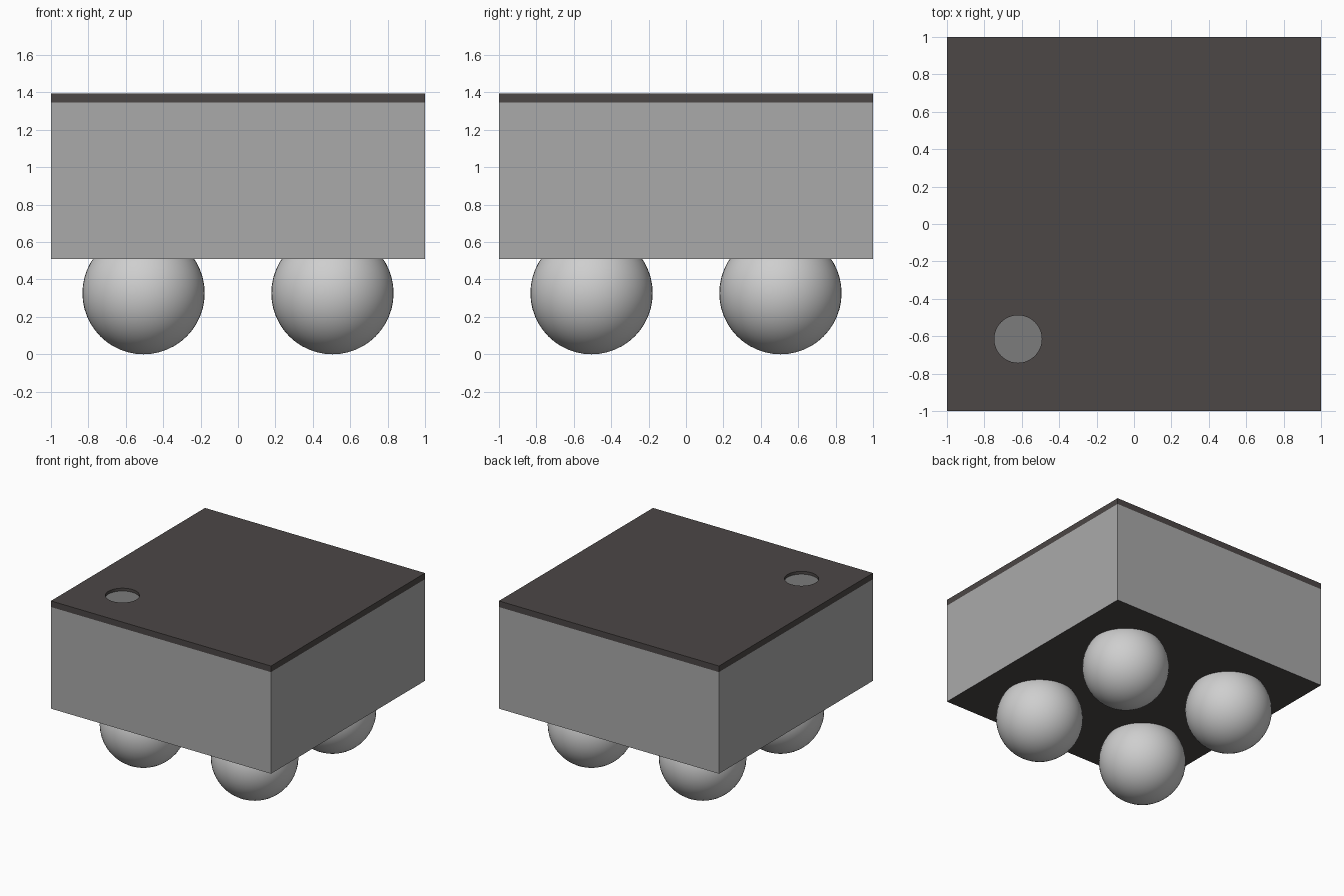
import bpy, bmesh, math
from mathutils import Matrix

cube = bpy.data.objects.get("Cube")
if cube:
    bpy.data.objects.remove(cube, do_unlink=True)


def material(name, r, g, b):
    m = bpy.data.materials.new(name)
    m.use_nodes = True
    m.diffuse_color = (r, g, b, 1)
    m.node_tree.nodes["Principled BSDF"].inputs["Base Color"].default_value = (r, g, b, 1)
    return m


BODY = material("body grey", 0.40, 0.40, 0.40)
DARK = material("charcoal", 0.072, 0.063, 0.061)
FLOOR = material("recess grey", 0.20, 0.20, 0.20)
BALL = material("solder silver", 0.62, 0.62, 0.62)

Z_BODY, Z_LID, Z_TOP = 0.51, 1.345, 1.395
HOLE_X, HOLE_Y, HOLE_R, HOLE_DEPTH = -0.62, -0.615, 0.127, 0.025


def new_object(name, bm, *mats):
    mesh = bpy.data.meshes.new(name)
    bm.normal_update()
    bm.to_mesh(mesh)
    bm.free()
    ob = bpy.data.objects.new(name, mesh)
    bpy.context.collection.objects.link(ob)
    for m in mats:
        mesh.materials.append(m)
    return ob


def box(z0, z1):
    bm = bmesh.new()
    bmesh.ops.create_cube(bm, size=1, matrix=Matrix.Translation((0, 0, (z0 + z1) / 2))
                          @ Matrix.Diagonal((2, 2, z1 - z0, 1)))
    return bm


# Body, with a dark underside
bm = box(Z_BODY, Z_LID)
bm.normal_update()
for f in bm.faces:
    f.material_index = int(f.normal.z < -0.5)
new_object("body", bm, BODY, DARK)

# Lid with a shallow round marker recess
lid = new_object("lid", box(Z_LID, Z_TOP), DARK)
bm = bmesh.new()
bmesh.ops.create_cone(bm, cap_ends=True, segments=48, radius1=HOLE_R, radius2=HOLE_R,
                      depth=0.1, matrix=Matrix.Translation(
                          (HOLE_X, HOLE_Y, Z_TOP - HOLE_DEPTH + 0.05)))
cutter = new_object("recess_cutter", bm, DARK)
cutter.hide_render = True
cutter.hide_set(True)
cut = lid.modifiers.new("recess", "BOOLEAN")
cut.operation = "DIFFERENCE"
cut.solver = "EXACT"
cut.object = cutter

# Grey floor of the recess
bm = bmesh.new()
bmesh.ops.create_circle(bm, cap_ends=True, segments=48, radius=HOLE_R,
                        matrix=Matrix.Translation((HOLE_X, HOLE_Y, Z_TOP - HOLE_DEPTH + 0.002)))
new_object("recess_floor", bm, FLOOR)

# Four ball feet, sunk into the underside
for side, sx in (("right", -1), ("left", 1)):
    for end, sy in (("front", -1), ("back", 1)):
        bm = bmesh.new()
        bmesh.ops.create_uvsphere(bm, u_segments=48, v_segments=24, radius=0.327,
                                  matrix=Matrix.Translation((sx * 0.505, sy * 0.505, 0.327)))
        for f in bm.faces:
            f.smooth = True
        new_object(f"{end}_{side}_ball", bm, BALL)
